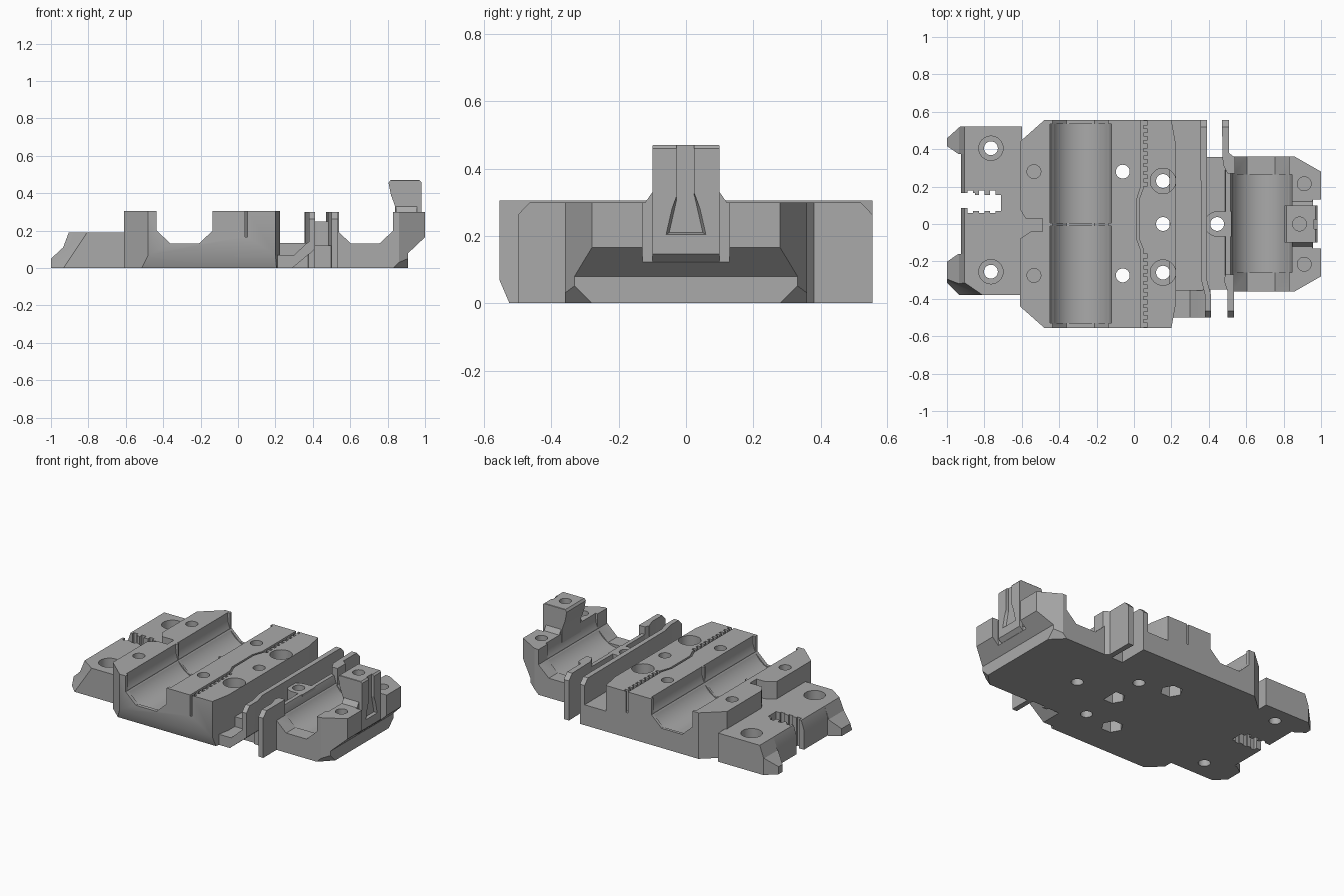
import bpy, bmesh, math
from mathutils import Vector

cube = bpy.data.objects.get("Cube")
if cube:
    bpy.data.objects.remove(cube)

grey = bpy.data.materials.new("plain grey")
grey.use_nodes = True
COLOUR = (0.4, 0.4, 0.4, 1)
grey.diffuse_color = COLOUR
grey.node_tree.nodes["Principled BSDF"].inputs["Base Color"].default_value = COLOUR


def finish(name, bm):
    bmesh.ops.recalc_face_normals(bm, faces=bm.faces)
    mesh = bpy.data.meshes.new(name)
    bm.to_mesh(mesh)
    bm.free()
    mesh.materials.append(grey)
    ob = bpy.data.objects.new(name, mesh)
    bpy.context.collection.objects.link(ob)
    return ob


def prism(name, pts, axis, lo, hi):
    """Extrude a 2D outline along an axis: 'z' takes (x, y), 'y' takes (x, z), 'x' takes (y, z)."""
    place = {"z": lambda a, b, t: (a, b, t), "y": lambda a, b, t: (a, t, b),
             "x": lambda a, b, t: (t, a, b)}[axis]
    bm = bmesh.new()
    face = bm.faces.new([bm.verts.new(place(a, b, lo)) for a, b in pts])
    new = bmesh.ops.extrude_face_region(bm, geom=[face], use_keep_orig=True)["geom"]
    shift = Vector(place(0, 0, hi - lo))
    bmesh.ops.translate(bm, vec=shift, verts=[v for v in new if isinstance(v, bmesh.types.BMVert)])
    return finish(name, bm)


def box(name, x0, x1, y0, y1, z0, z1):
    return prism(name, [(x0, y0), (x1, y0), (x1, y1), (x0, y1)], "z", z0, z1)


def cylinder(name, a, b, r, lo, hi, axis="z", n=32):
    ring = [(a + r * math.cos(i * math.tau / n), b + r * math.sin(i * math.tau / n)) for i in range(n)]
    return prism(name, ring, axis, lo, hi)


def hull(name, pts):
    bm = bmesh.new()
    for p in pts:
        bm.verts.new(p)
    bmesh.ops.convex_hull(bm, input=bm.verts)
    return finish(name, bm)


def combine(ob, tools, operation="DIFFERENCE"):
    for tool in tools:
        mod = ob.modifiers.new("shape", "BOOLEAN")
        mod.operation, mod.object, mod.solver = operation, tool, "EXACT"
        bpy.ops.object.select_all(action="DESELECT")
        bpy.context.view_layer.objects.active = ob
        ob.select_set(True)
        bpy.ops.object.modifier_apply(modifier=mod.name)
        bpy.data.objects.remove(tool)


def round_seat(cx, y0, y1, n=24):
    arc = [(cx - 0.165 * math.cos(i * math.pi / n), 0.275 - 0.165 * math.sin(i * math.pi / n))
           for i in range(n + 1)]
    return prism("seat", [(cx - 0.165, 0.6)] + arc + [(cx + 0.165, 0.6)], "y", y0, y1)


def lip_seat(cx, reach, w=0.15):
    """Angular opening that runs through the lips at the ends of a round seat."""
    return prism("lip_seat", [(cx - w, 0.6), (cx - w, 0.2), (cx - w / 2, 0.13), (cx + w / 2, 0.13),
                              (cx + w, 0.2), (cx + w, 0.6)], "y", -reach, reach)


def screw_hole(x, y, r=0.037, z0=-0.1, z1=0.6):
    return cylinder("hole", x, y, r, z0, z1)


# Main block with two bearing seats
block = prism("main_block", [(-0.61, -0.44), (-0.48, -0.555), (0.2, -0.555), (0.225, -0.42),
              (0.225, 0.42), (0.2, 0.555), (-0.48, 0.555), (-0.61, 0.44)], "z", 0, 0.305)
cuts = [prism("lower_edge", [(-0.6, 0.175), (-0.6, -0.1), (-0.482, -0.1)], "x", -0.7, 0.3),
        round_seat(-0.285, 0.005, 0.535), round_seat(-0.285, -0.53, -0.01), lip_seat(-0.285, 0.6),
        prism("end_notch", [(-0.7, -0.1), (-0.61, -0.08), (-0.55, -0.04), (-0.49, -0.04),
              (-0.49, 0.03), (-0.58, 0.03), (-0.61, 0.08), (-0.7, 0.1)], "z", 0.19, 0.5)]
for y in (0.28, -0.275):
    cuts += [screw_hole(-0.535, y, z0=0.1), screw_hole(-0.06, y),
             cylinder("nut", -0.06, y, 0.068, -0.1, 0.08, n=6)]
for y in (0.23, -0.26):
    cuts += [screw_hole(0.155, y), screw_hole(0.155, y, 0.068, 0.12)]
cuts += [screw_hole(0.155, 0), cylinder("nut", 0.155, 0, 0.068, -0.1, 0.08, n=6)]
combine(block, cuts)

# Toothed belt groove across the main block
groove = prism("groove", [(0.037, -0.6), (0.052, -0.6), (0.052, -0.14), (0.027, -0.08), (0.027, 0.13),
               (0.052, 0.2), (0.052, 0.6), (0.037, 0.6), (0.037, 0.2), (0.014, 0.13),
               (0.014, -0.08), (0.037, -0.14)], "z", 0.165, 0.5)
teeth = [box("tooth", 0.045, 0.071, s * y - 0.01, s * y + 0.01, 0.165, 0.5)
         for s, n in ((1, 9), (-1, 10)) for y in [0.54 - 0.041 * i for i in range(n)]]
combine(groove, teeth, "UNION")
combine(block, [groove])

# Low end plate: two sloping feet on a recessed body, with a belt clamp slot
body = [(-0.925, 0), (-0.925, 0.13), (-0.905, 0.19), (-0.6, 0.19), (-0.6, 0)]
foot = [(-1, 0), (-1, 0.05), (-0.935, 0.11), (-0.905, 0.19), (-0.6, 0.19), (-0.6, 0)]
plate = prism("end_plate", body, "y", -0.16, 0.375)
front_foot = prism("front_foot", foot, "y", -0.38, -0.16)
back_foot = prism("back_foot", foot, "y", 0.375, 0.52)
combine(front_foot, [
    hull("front_corner", [(-1.02, -0.3, -0.01), (-0.93, -0.39, -0.01), (-1.1, -0.5, -0.01),
                          (-0.95, -0.28, 0.2), (-0.79, -0.39, 0.2), (-1.1, -0.5, 0.2)]),
    prism("inner_bevel", [(-1.05, -0.236), (-0.925, -0.15), (-1.05, -0.15)], "z", -0.1, 0.3)])
combine(back_foot, [
    prism("back_corner", [(-1.02, 0.44), (-0.92, 0.53), (-1.1, 0.6)], "z", -0.1, 0.3),
    prism("inner_bevel", [(-1.05, 0.451), (-0.925, 0.365), (-1.05, 0.365)], "z", -0.1, 0.3)])
slot = box("slot", -0.86, -0.71, 0.07, 0.155, -0.1, 0.3)
combine(slot, [box("mouth", -1.1, -0.85, 0.085, 0.165, -0.1, 0.3)]
        + [box("notch", x, x + 0.03, 0.06, 0.18, -0.1, 0.3) for x in (-0.89, -0.83, -0.77)], "UNION")
combine(plate, [slot])
for part, y in ((back_foot, 0.405), (plate, 0.405), (front_foot, -0.255)):
    combine(part, [screw_hole(-0.765, y), screw_hole(-0.765, y, 0.065, 0.1)])

# Tray between the block and the thin walls, with a raised lip at the front
box("tray", 0.19, 0.39, -0.355, 0.555, 0, 0.135)
prism("front_tray", [(0.19, 0), (0.29, 0), (0.41, 0.1), (0.41, 0.16),
      (0.37, 0.135), (0.3, 0.07), (0.19, 0.07)], "y", -0.5, -0.35)

# Thin upright walls with clipped top corners
wall_a = prism("inner_wall", [(0.355, 0.555), (0.39, 0.555), (0.39, -0.3), (0.412, -0.38), (0.412, -0.5),
               (0.38, -0.5), (0.38, -0.38), (0.36, -0.3)], "z", 0, 0.3)
combine(wall_a, [prism("underside", [(0.3, -0.1), (0.3, 0), (0.42, 0.11), (0.5, 0.11), (0.5, -0.1)],
                       "y", -0.6, -0.37)])
wall_back = prism("outer_wall_back", [(0.47, 0.555), (0.508, 0.555), (0.508, 0.38), (0.54, 0.355),
                  (0.54, 0.27), (0.5, 0.27), (0.475, 0.32)], "z", 0, 0.3)
wall_front = prism("outer_wall_front", [(0.5, -0.5), (0.535, -0.5), (0.535, -0.27), (0.49, -0.27),
                   (0.48, -0.3), (0.5, -0.36)], "z", 0, 0.3)
for wall, y, s in ((wall_a, 0.555, 1), (wall_a, -0.5, -1), (wall_back, 0.555, 1), (wall_front, -0.5, -1)):
    combine(wall, [prism("clip", [(y - s * 0.045, 0.31), (y + s * 0.05, 0.31), (y + s * 0.05, 0.21)],
                         "x", 0.3, 0.6)])

# Sensor channel floor, ridge and screw boss
floor = box("channel_floor", 0.37, 0.55, -0.35, 0.357, 0, 0.12)
ridge = prism("channel_ridge", [(0.485, 0), (0.53, 0), (0.53, 0.2), (0.515, 0.25), (0.49, 0.25)],
              "y", -0.29, 0.29)
boss = cylinder("screw_boss", 0.445, 0, 0.068, 0.02, 0.25)
combine(boss, [box("web", 0.445, 0.52, -0.068, 0.068, 0.02, 0.25)], "UNION")
for part in (floor, boss):
    combine(part, [screw_hole(0.445, 0)])

# Single bearing block with undercut end
single = prism("single_block", [(0.53, -0.36), (0.86, -0.36), (1, -0.28), (1, 0.28), (0.86, 0.36),
               (0.53, 0.36)], "z", 0, 0.3)
cuts = [round_seat(0.68, -0.26, 0.265), lip_seat(0.68, 0.5),
        prism("undercut", [(0.91, -0.1), (0.91, 0.08), (1, 0.165), (1.1, 0.165), (1.1, -0.1)], "y", -0.5, 0.5),
        box("tower_gap", 0.955, 1.1, -0.13, 0.13, 0.11, 0.5)]
for s in (1, -1):
    cuts += [screw_hole(0.91, s * 0.215, z0=0.15),
             hull("corner", [(0.8, s * 0.38, -0.01), (0.93, s * 0.25, -0.01),
                             (0.93, s * 0.38, -0.01), (0.93, s * 0.38, 0.12)])]
combine(single, cuts)

# Tower with flared foot, end groove and screw hole
tower = prism("tower", [(0.842, 0.115), (0.945, 0.115), (0.98, 0.147), (0.98, 0.46), (0.97, 0.47),
              (0.815, 0.47), (0.805, 0.455), (0.818, 0.39), (0.84, 0.33)], "y", -0.1, 0.1)
combine(tower, [prism("flare", [(-0.128, 0.15), (0.128, 0.15), (0.128, 0.29), (0.1, 0.33), (-0.1, 0.33),
                                (-0.128, 0.29)], "x", 0.846, 0.957)], "UNION")
combine(tower, [box("groove", 0.962, 1.1, -0.028, 0.024, 0.24, 0.6),
                hull("groove_foot", [(0.962, -0.025, 0.32), (0.962, 0.025, 0.32), (1.02, -0.025, 0.34),
                     (1.02, 0.025, 0.34), (0.962, -0.05, 0.21), (0.962, 0.05, 0.21),
                     (1.02, -0.08, 0.19), (1.02, 0.08, 0.19)]),
                screw_hole(0.885, 0, z0=0.2)]
        + [prism("edge", [(s * 0.09, 0.48), (s * 0.11, 0.48), (s * 0.11, 0.455)], "x", 0.7, 1.1) for s in (1, -1)])

# Keep crisp edges while smoothing the round seats and holes
bpy.ops.object.select_all(action="DESELECT")
for ob in bpy.context.scene.objects:
    if ob.type == "MESH":
        ob.select_set(True)
bpy.context.view_layer.objects.active = block
bpy.ops.object.shade_smooth_by_angle(angle=math.radians(25))
